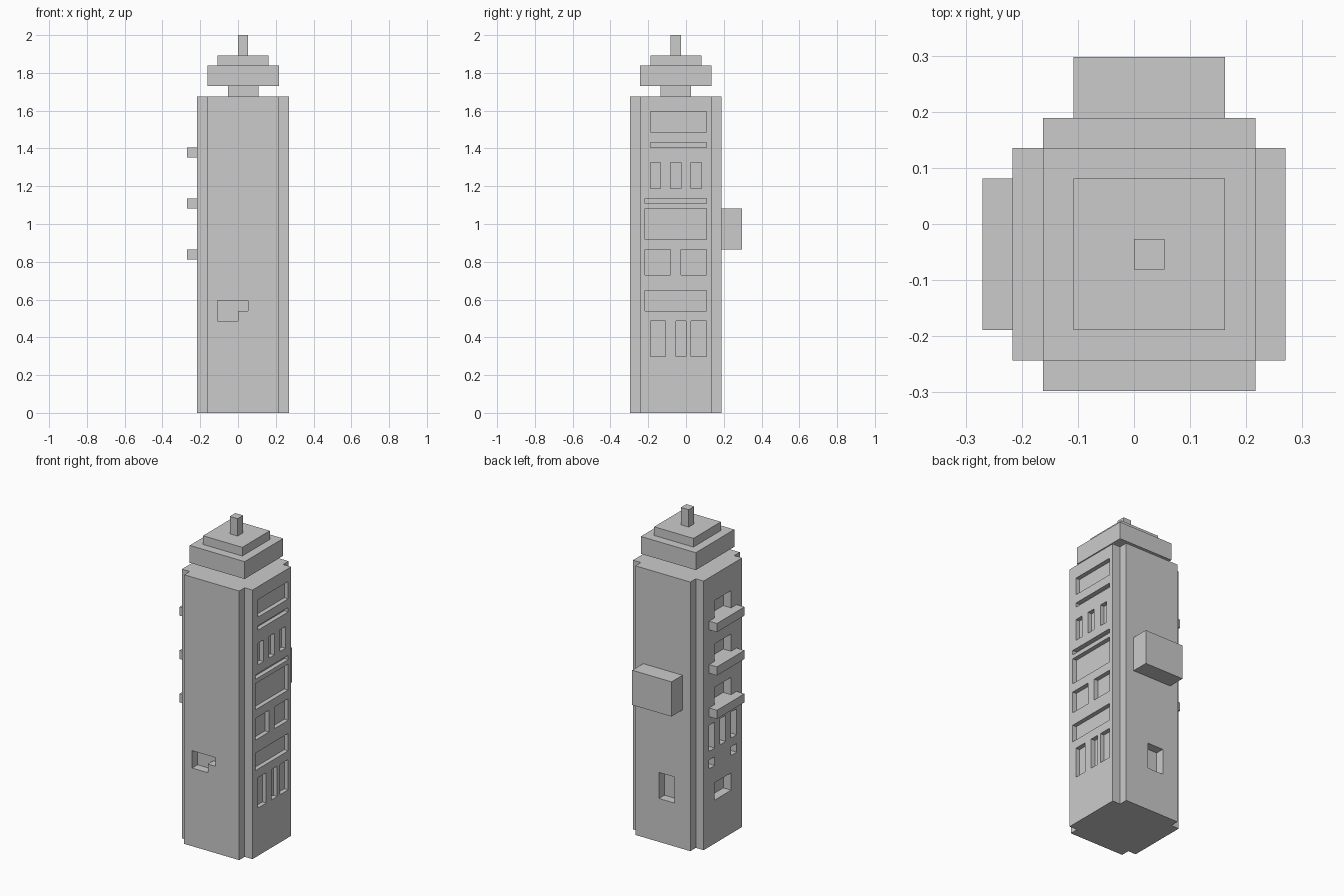
import bpy, bmesh
from mathutils import Vector

if "Cube" in bpy.data.objects:
    bpy.data.objects.remove(bpy.data.objects["Cube"])

U = 2 / 37  # base module of the building


def add_box(bm, x0, x1, y0, y1, z0, z1):
    verts = bmesh.ops.create_cube(bm, size=1)["verts"]
    for v in verts:
        v.co = Vector(((x0 + x1) / 2 + v.co.x * (x1 - x0),
                       (y0 + y1) / 2 + v.co.y * (y1 - y0),
                       (z0 + z1) / 2 + v.co.z * (z1 - z0))) * U


def finish(bm, name):
    bmesh.ops.recalc_face_normals(bm, faces=bm.faces[:])
    mesh = bpy.data.meshes.new(name)
    bm.to_mesh(mesh)
    bm.free()
    obj = bpy.data.objects.new(name, mesh)
    bpy.context.collection.objects.link(obj)
    return obj


def box(name, *dims):
    bm = bmesh.new()
    add_box(bm, *dims)
    return finish(bm, name)


# Tower: square plan with notched corners
plan = [(-3, -5.5), (4, -5.5), (4, -4.5), (5, -4.5), (5, 2.5), (4, 2.5),
        (4, 3.5), (-3, 3.5), (-3, 2.5), (-4, 2.5), (-4, -4.5), (-3, -4.5)]
bm = bmesh.new()
base = bm.faces.new([bm.verts.new((x * U, y * U, 0)) for x, y in plan])
ext = bmesh.ops.extrude_face_region(bm, geom=[base], use_keep_orig=True)
top = [g for g in ext["geom"] if isinstance(g, bmesh.types.BMVert)]
bmesh.ops.translate(bm, vec=(0, 0, 31 * U), verts=top)
tower = finish(bm, "tower")

# Recessed windows
cut = bmesh.new()
right_rows = [  # z range, then y ranges
    (27.5, 29.5, [(-3.5, 2)]),
    (26, 26.5, [(-3.5, 2)]),
    (22, 24.5, [(-3.5, -2.5), (-1.5, -0.5), (0.5, 1.5)]),
    (20.5, 21, [(-4, 2)]),
    (17, 20, [(-4, 2)]),
    (13.5, 16, [(-4, -1.5), (-0.5, 2)]),
    (10, 12, [(-4, 2)]),
    (5.5, 9, [(-3.5, -2), (-1, 0), (0.5, 2)]),
]
for z0, z1, spans in right_rows:
    for y0, y1 in spans:
        add_box(cut, 4.5, 6, y0, y1, z0, z1)

left_windows = [(-2.5, 0.5, z, z + 2) for z in (5, 16, 21, 26)]
left_windows += [(y, y + 1, 11, 14) for y in (-3.5, -1.5, 0.5)]
left_windows += [(y, y + 1, 9, 10) for y in (-3.5, 0.5)]
for w in left_windows:
    add_box(cut, -5, -3, *w)

add_box(cut, -1, 1, 2.5, 4.5, 5, 8)  # back window

# L-shaped front window
ell = [(-2, 9), (0, 9), (0, 10), (1, 10), (1, 11), (-2, 11)]
face = cut.faces.new([cut.verts.new((x * U, -6.5 * U, z * U)) for x, z in ell])
ext = bmesh.ops.extrude_face_region(cut, geom=[face], use_keep_orig=True)
bmesh.ops.translate(cut, vec=(0, 2 * U, 0),
                    verts=[g for g in ext["geom"] if isinstance(g, bmesh.types.BMVert)])
cutter = finish(cut, "window_cutter")
cutter.hide_render = True

mod = tower.modifiers.new("windows", "BOOLEAN")
mod.operation = "DIFFERENCE"
mod.solver = "EXACT"
mod.object = cutter
bpy.context.view_layer.objects.active = tower
bpy.ops.object.modifier_apply(modifier=mod.name)
bpy.data.objects.remove(cutter)

# Balconies on the left wall
for i, z in enumerate((15, 20, 25)):
    box(f"balcony_{i + 1}", -5, -4, -3.5, 1.5, z, z + 1)

# Projecting room on the back wall
box("back_bay", -2, 3, 3.5, 5.5, 16, 20)

# Stepped roof and mast, all centred on the tower: half width, z range
for name, h, z0, z1 in [("roof_neck", 1.5, 31, 32), ("roof_slab", 3.5, 32, 34),
                        ("roof_step", 2.5, 34, 35), ("mast", 0.5, 35, 37)]:
    box(name, 0.5 - h, 0.5 + h, -1 - h, -1 + h, z0, z1)
